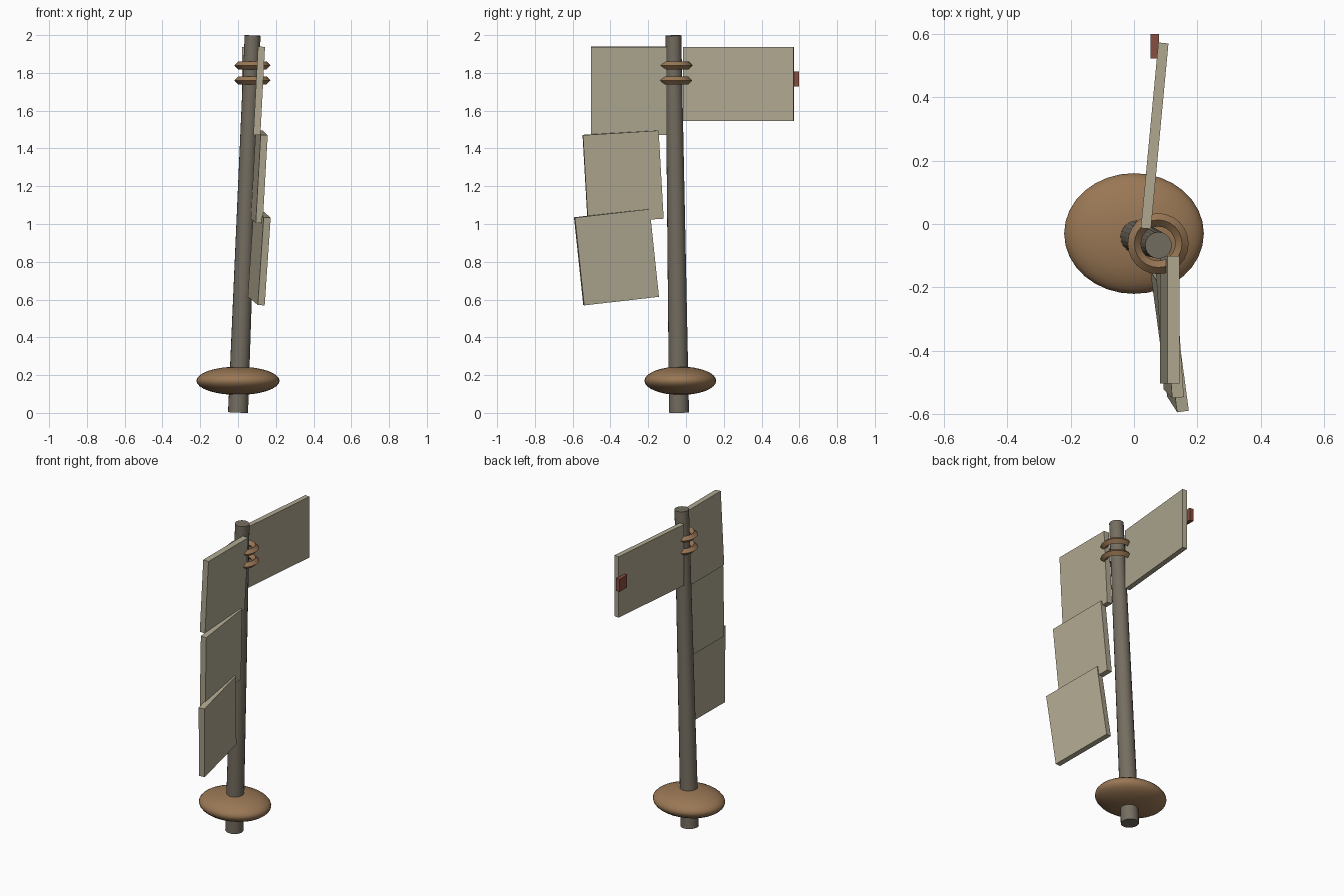
import bpy
from math import radians
from mathutils import Vector

cube = bpy.data.objects.get("Cube")
if cube:
    bpy.data.objects.remove(cube, do_unlink=True)


def material(name, rgb):
    m = bpy.data.materials.new(name)
    m.use_nodes = True
    m.diffuse_color = (*rgb, 1)
    m.node_tree.nodes["Principled BSDF"].inputs["Base Color"].default_value = (*rgb, 1)
    return m


cloth = material("pale cloth", (0.43, 0.39, 0.28))
wood = material("weathered wood", (0.175, 0.153, 0.118))
brown = material("warm brown", (0.32, 0.185, 0.09))
red = material("dull red", (0.24, 0.076, 0.053))


def finish(name, mat, smooth_angle=None):
    ob = bpy.context.object
    ob.name = name
    ob.data.materials.append(mat)
    if smooth_angle:
        bpy.ops.object.shade_smooth_by_angle(angle=radians(smooth_angle))
    return ob


def box(name, mat, centre, size, turn=(0, 0, 0)):
    bpy.ops.mesh.primitive_cube_add(size=1, location=centre,
                                    rotation=[radians(a) for a in turn])
    ob = finish(name, mat)
    ob.scale = size
    return ob


# Leaning, tapered pole
foot, tip = Vector((0, -0.037, 0.002)), Vector((0.077, -0.067, 1.998))
lean = tip - foot
bpy.ops.mesh.primitive_cone_add(vertices=20, radius1=0.053, radius2=0.042,
                                depth=lean.length, location=(foot + tip) / 2)
bpy.context.object.rotation_euler = lean.to_track_quat('Z', 'Y').to_euler()
finish("pole", wood, 40)

# Flattened mound around the foot
bpy.ops.mesh.primitive_uv_sphere_add(segments=32, ring_count=16, radius=1,
                                     location=(0, -0.03, 0.17))
finish("base_mound", brown, 40).scale = (0.22, 0.19, 0.075)

# Two binding rings with a diamond section
for name, z in (("lower_ring", 1.76), ("upper_ring", 1.84)):
    bpy.ops.mesh.primitive_torus_add(major_segments=24, minor_segments=4,
                                     major_radius=0.075, minor_radius=0.021,
                                     location=(0.076, -0.062, z))
    finish(name, brown, 40)

# Hanging front panels, each twisted further than the one above
for name, y, z, roll, yaw in (("top_panel", -0.302, 1.705, 0, 0),
                              ("middle_panel", -0.333, 1.25, 3.5, 4),
                              ("bottom_panel", -0.368, 0.825, 6.5, 8)):
    box(name, cloth, (0.112, y, z), (0.037, 0.402, 0.468), (roll, 3, yaw))

# Rear flag and its tag
box("rear_flag", cloth, (0.065, 0.278, 1.741), (0.032, 0.587, 0.39), (0, 0, -5.4))
box("flag_tag", red, (0.065, 0.56, 1.768), (0.026, 0.076, 0.08))
